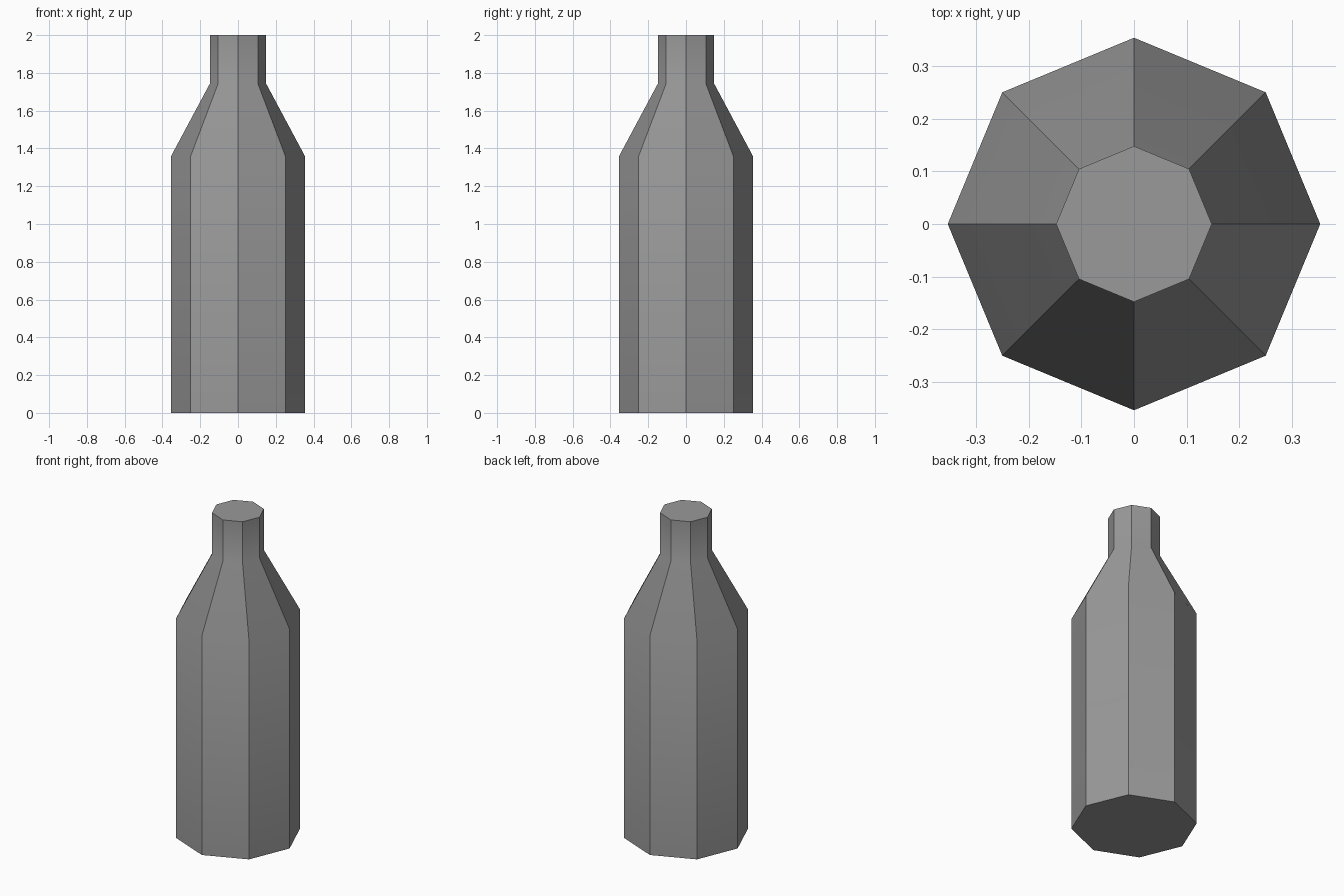
import bpy, bmesh, math
from mathutils import Vector

cube = bpy.data.objects.get("Cube")
if cube:
    bpy.data.objects.remove(cube, do_unlink=True)

# Single grey material
grey = bpy.data.materials.new("bottle_grey")
grey.use_nodes = True
colour = (0.32, 0.32, 0.32, 1)
grey.diffuse_color = colour
grey.node_tree.nodes["Principled BSDF"].inputs["Base Color"].default_value = colour

# Bottle outline as (radius, height): base, shoulder, neck, rim
SIDES = 8
profile = [(0.354, 0), (0.354, 1.36), (0.148, 1.745), (0.148, 2)]

bm = bmesh.new()
rings = []
for radius, height in profile:
    angles = [math.tau * i / SIDES for i in range(SIDES)]
    rings.append([bm.verts.new(Vector((radius * math.cos(a), radius * math.sin(a), height)))
                  for a in angles])

# Walls between neighbouring rings
for low, high in zip(rings, rings[1:]):
    for i in range(SIDES):
        j = (i + 1) % SIDES
        bm.faces.new((low[i], low[j], high[j], high[i]))

# Closed base and top
bm.faces.new(rings[0][::-1])
bm.faces.new(rings[-1])

mesh = bpy.data.meshes.new("bottle")
bm.to_mesh(mesh)
bm.free()
mesh.materials.append(grey)
bottle = bpy.data.objects.new("bottle", mesh)
bpy.context.collection.objects.link(bottle)

# Smooth along the shoulder, crisp vertical corners
bpy.ops.object.select_all(action="DESELECT")
bottle.select_set(True)
bpy.context.view_layer.objects.active = bottle
bpy.ops.object.shade_smooth_by_angle(angle=math.radians(30))
